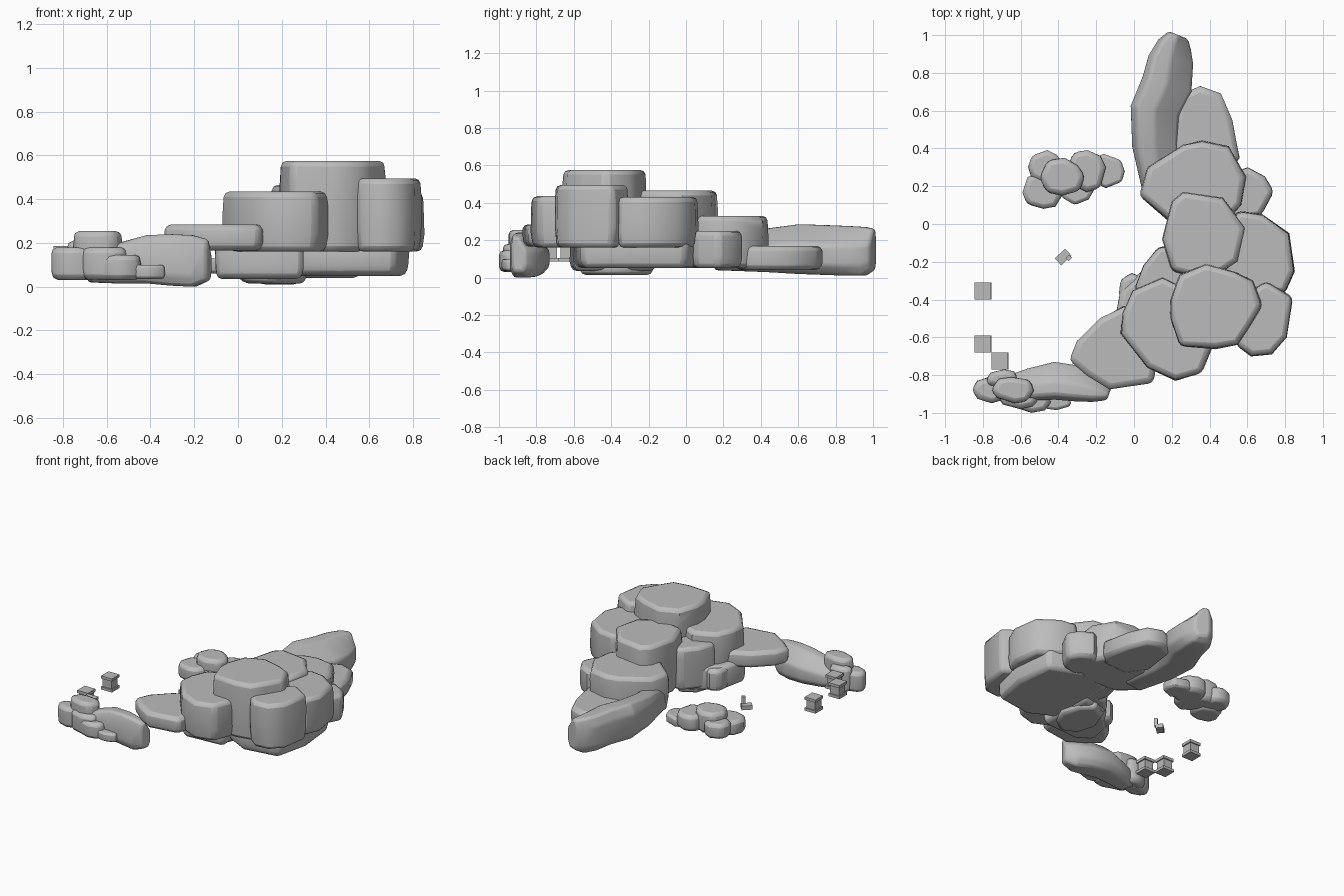
import bpy
import bmesh
import math
import random
from mathutils import Matrix, Vector

random.seed(7)

default_cube = bpy.data.objects.get("Cube")
if default_cube:
    bpy.data.objects.remove(default_cube, do_unlink=True)

# One plain stone colour for everything
stone = bpy.data.materials.new("stone_grey")
stone.use_nodes = True
GREY = (0.5, 0.5, 0.5, 1)
stone.diffuse_color = GREY
stone.node_tree.nodes["Principled BSDF"].inputs["Base Color"].default_value = GREY


def finish(name, bm, bevel=0.0, limit=50, smooth=True):
    """Turn a bmesh into a named object with rounded rims."""
    bmesh.ops.recalc_face_normals(bm, faces=bm.faces)
    mesh = bpy.data.meshes.new(name)
    bm.to_mesh(mesh)
    bm.free()
    mesh.materials.append(stone)
    obj = bpy.data.objects.new(name, mesh)
    bpy.context.collection.objects.link(obj)
    if bevel:
        mod = obj.modifiers.new("rounded_edges", "BEVEL")
        mod.width = bevel
        mod.segments = 2
        mod.limit_method = "ANGLE"
        mod.angle_limit = math.radians(limit)
    if smooth:
        bpy.ops.object.select_all(action="DESELECT")
        obj.select_set(True)
        bpy.context.view_layer.objects.active = obj
        bpy.ops.object.shade_smooth_by_angle(angle=math.radians(48))


def skin(bm, rings):
    """Join equal-length rings of points and cap both ends."""
    loops = [[bm.verts.new(point) for point in ring] for ring in rings]
    count = len(loops[0])
    for low, high in zip(loops, loops[1:]):
        for i in range(count):
            j = (i + 1) % count
            bm.faces.new((low[i], low[j], high[j], high[i]))
    bm.faces.new(loops[0])
    bm.faces.new(loops[-1])


def boulder(name, outline, z, taper=0.95):
    """Flat-topped boulder raised from a plan outline."""
    low, high = z
    height = high - low
    centre = sum((Vector(p) for p in outline), Vector((0, 0))) / len(outline)
    rings = []
    for level, scale in ((0, taper), (0.3, 1), (0.75, 1), (1, 0.97)):
        ring = []
        for point in outline:
            wobble = random.uniform(0.985, 1.015) if level in (0.3, 0.75) else 1
            spot = centre + (Vector(point) - centre) * scale * wobble
            ring.append((spot.x, spot.y, low + height * level))
        rings.append(ring)
    bm = bmesh.new()
    skin(bm, rings)
    finish(name, bm, min(0.025, height * 0.2))


def small_rock(name, x, y, z, sides=8):
    """Irregular rock that fills the given box."""
    points = []
    for i in range(sides):
        angle = math.tau * (i + random.uniform(-0.2, 0.2)) / sides
        reach = random.uniform(0.92, 1.08)
        points.append((math.cos(angle) * reach, math.sin(angle) * reach))

    def fit(values, span):
        least, most = min(values), max(values)
        return [span[0] + (v - least) / (most - least) * (span[1] - span[0]) for v in values]

    xs = fit([p[0] for p in points], x)
    ys = fit([p[1] for p in points], y)
    boulder(name, list(zip(xs, ys)), z, taper=0.92)


def ridge(name, stations):
    """Long rock lofted along stations of (x, y, half width, low, high)."""
    section = ((-1, 0.2), (-1, 0.75), (-0.75, 1), (0, 1), (1, 0.6), (1, 0.2), (0.6, 0), (-0.7, 0))
    rings = []
    for i, (x, y, half, low, high) in enumerate(stations):
        before = Vector(stations[max(i - 1, 0)][:2])
        after = Vector(stations[min(i + 1, len(stations) - 1)][:2])
        ahead = (after - before).normalized()
        rings.append([(x + ahead.y * s * half, y - ahead.x * s * half, low + (high - low) * t)
                      for s, t in section])
    bm = bmesh.new()
    skin(bm, rings)
    finish(name, bm, 0.015, limit=25)


def block(bm, centre, size, turn=0.0):
    """Add a box to a bmesh, turned about the vertical."""
    place = Matrix.LocRotScale(Vector(centre), Matrix.Rotation(turn, 3, "Z"), Vector(size))
    bmesh.ops.create_cube(bm, size=1, matrix=place)


# Tall boulders at the summit
boulder("summit_rock", [(.19, -.5), (.19, -.41), (.24, -.27), (.38, -.21), (.53, -.25), (.63, -.3),
                        (.68, -.43), (.61, -.55), (.55, -.64), (.43, -.66), (.24, -.65)],
        z=(.16, .575))
boulder("front_rock", [(-.07, -.58), (-.06, -.47), (-.01, -.35), (.15, -.28), (.4, -.4),
                       (.41, -.66), (.36, -.79), (.22, -.83), (.07, -.76)], z=(.16, .435))
boulder("outer_front_rock", [(.54, -.64), (.55, -.4), (.7, -.3), (.84, -.39), (.81, -.6),
                             (.73, -.69), (.62, -.7)], z=(.16, .495))
boulder("middle_rock", [(.15, -.08), (.2, .12), (.26, .17), (.47, .14), (.59, -.02),
                        (.55, -.2), (.4, -.3), (.2, -.25)], z=(.06, .465))
boulder("outer_middle_rock", [(.45, -.1), (.55, .07), (.68, .05), (.82, -.05), (.85, -.25),
                              (.8, -.37), (.5, -.35)], z=(.16, .43))

# Lower steps toward the back
boulder("back_step_rock", [(.03, .15), (.07, .3), (.26, .42), (.36, .44), (.5, .41), (.59, .25),
                           (.57, .1), (.48, 0), (.18, .02)], z=(.05, .33))
boulder("back_slab", [(.2, .4), (.24, .68), (.35, .73), (.46, .69), (.52, .55), (.56, .35),
                      (.5, .27), (.3, .26)], z=(.04, .17))
small_rock("outer_step_rock", x=(.44, .74), y=(.02, .3), z=(.05, .25))

# Low shelf at the front and rocks on the inner bank
boulder("front_shelf", [(-.34, -.72), (-.3, -.62), (-.18, -.5), (-.06, -.44), (.05, -.42),
                        (.15, -.6), (.1, -.84), (-.13, -.875), (-.25, -.8)], z=(.165, .285))
boulder("inner_bank_rock", [(0, -.35), (.05, -.22), (.13, -.12), (.3, -.12), (.3, -.4),
                            (.1, -.42)], z=(.06, .37))
small_rock("inner_bank_stone", x=(-.08, .08), y=(-.45, -.26), z=(.04, .2))

# Base stones under the summit
boulder("outer_base", [(.25, -.5), (.45, -.6), (.72, -.56), (.78, -.3), (.75, 0),
                       (.5, .1), (.25, .05)], z=(.05, .21))
boulder("inner_base", [(-.11, -.55), (-.07, -.35), (.1, -.2), (.3, -.15), (.3, -.6),
                       (0, -.62)], z=(.035, .21))
small_rock("base_foot", x=(.02, .31), y=(-.57, -.17), z=(.015, .09))

# Long spits at both ends of the bay
ridge("back_spit", [(.15, .16, .1, .04, .22), (.11, .42, .12, .03, .26), (.11, .6, .13, .02, .285),
                    (.175, .74, .135, .015, .28), (.195, .87, .12, .01, .275),
                    (.215, .95, .09, .01, .27), (.235, 1, .055, .04, .26)])
ridge("front_spit", [(-.13, -.895, .04, .03, .215), (-.2, -.87, .075, 0, .235),
                     (-.3, -.845, .095, .005, .24), (-.42, -.83, .1, .015, .235),
                     (-.55, -.85, .085, .015, .2), (-.68, -.88, .07, .02, .16)])

# Rock cluster at the tip of the front spit
small_rock("tip_rock_outer", x=(-.86, -.65), y=(-.95, -.81), z=(.03, .18))
small_rock("tip_rock_back", x=(-.79, -.61), y=(-.87, -.77), z=(.03, .21))
small_rock("tip_rock_tall", x=(-.76, -.53), y=(-.95, -.81), z=(.03, .255))
small_rock("tip_rock_front", x=(-.72, -.5), y=(-.98, -.86), z=(.03, .18))
small_rock("tip_rock_low", x=(-.64, -.44), y=(-1, -.88), z=(.03, .145))
small_rock("tip_rock_end", x=(-.49, -.33), y=(-.985, -.9), z=(.035, .1))

# Islet in the bay
small_rock("islet_centre", x=(-.5, -.26), y=(.15, .35), z=(.06, .22))
small_rock("islet_back_right", x=(-.56, -.37), y=(.21, .39), z=(.06, .17))
small_rock("islet_front_right", x=(-.59, -.37), y=(.08, .28), z=(.05, .16))
small_rock("islet_back_left", x=(-.36, -.15), y=(.17, .39), z=(.06, .18))
small_rock("islet_front_left", x=(-.4, -.21), y=(.1, .26), z=(.06, .14))
small_rock("islet_end", x=(-.24, -.05), y=(.19, .37), z=(.06, .13))

# Pedestals beside the front spit
for label, x, y in (("back", -.8, -.355), ("middle", -.8, -.635), ("front", -.71, -.725)):
    bm = bmesh.new()
    for z, width, height in ((.095, .09, .02), (.135, .072, .06), (.175, .088, .02)):
        block(bm, (x, y, z), (width, width, height))
    finish("pedestal_" + label, bm, smooth=False)

# Small broken marker on the bay floor
bm = bmesh.new()
block(bm, (-.375, -.175, .065), (.075, .05, .03), turn=.75)
block(bm, (-.345, -.18, .1), (.026, .022, .06), turn=.75)
finish("broken_marker", bm, smooth=False)
